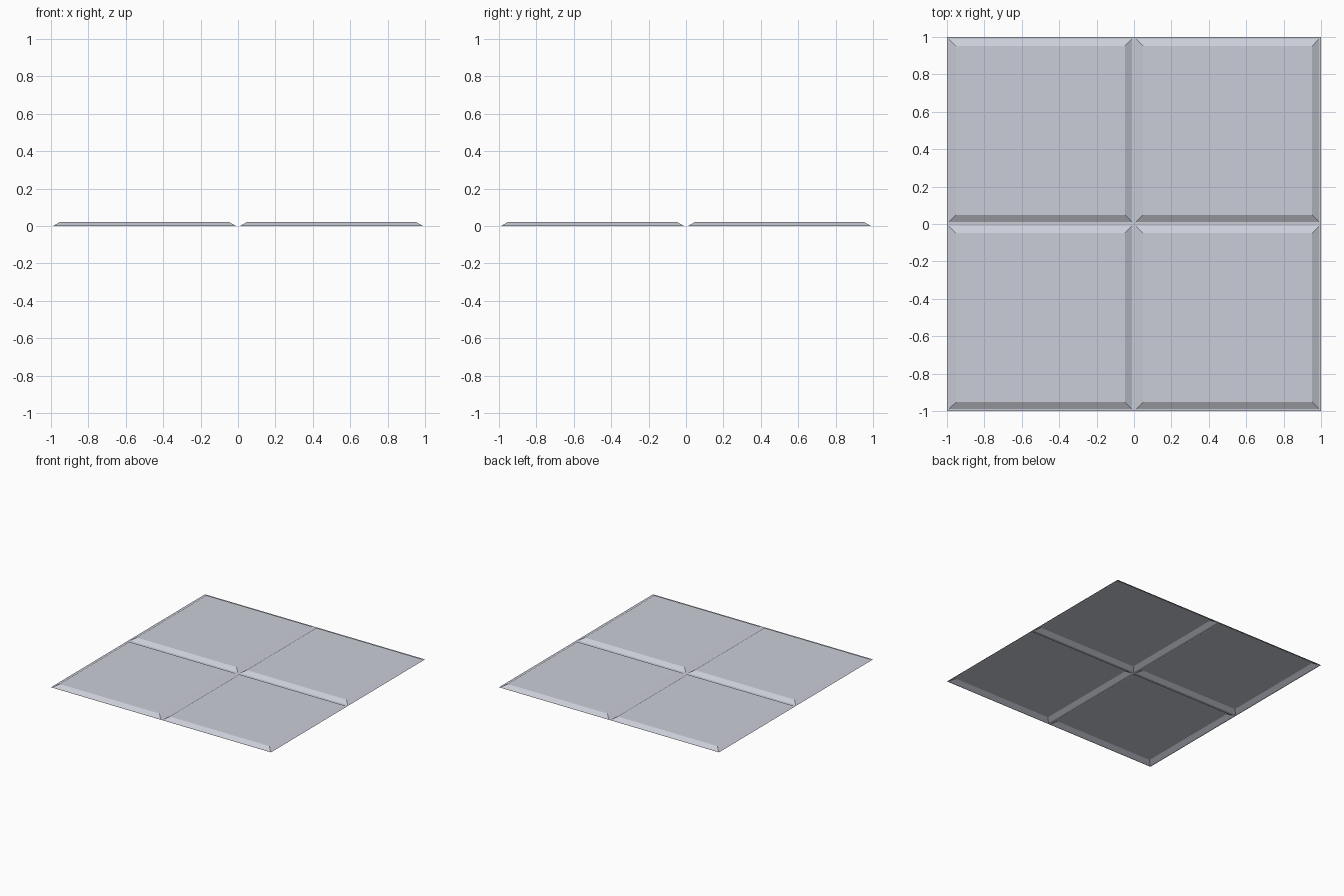
import bpy

if "Cube" in bpy.data.objects:
    bpy.data.objects.remove(bpy.data.objects["Cube"])

# One pale blue-grey colour for the whole floor
mat = bpy.data.materials.new("pale blue grey")
mat.diffuse_color = (0.60, 0.615, 0.69, 1)
mat.use_nodes = True
mat.node_tree.nodes["Principled BSDF"].inputs["Base Color"].default_value = mat.diffuse_color

# Square rings of a tile: (half width, height), from flat rim to raised panel
RINGS = [(0.5, 0.0), (0.49, 0.0), (0.453, 0.021)]
CORNERS = [(-1, -1), (1, -1), (1, 1), (-1, 1)]

# Open-bottomed tile: flat lip, sloped bevel, flat top
verts = [(sx * h, sy * h, z) for h, z in RINGS for sx, sy in CORNERS]
faces = []
for r in range(len(RINGS) - 1):
    for i in range(4):
        j = (i + 1) % 4
        faces.append((r * 4 + i, r * 4 + j, r * 4 + 4 + j, r * 4 + 4 + i))
last = 4 * (len(RINGS) - 1)
faces.append(tuple(range(last, last + 4)))

mesh = bpy.data.meshes.new("floor_tile")
mesh.from_pydata(verts, [], faces)
mesh.materials.append(mat)
mesh.update()

# Two by two layout
for x in (-0.5, 0.5):
    for y in (-0.5, 0.5):
        tile = bpy.data.objects.new("floor_tile", mesh)
        tile.location = (x, y, 0)
        bpy.context.collection.objects.link(tile)
